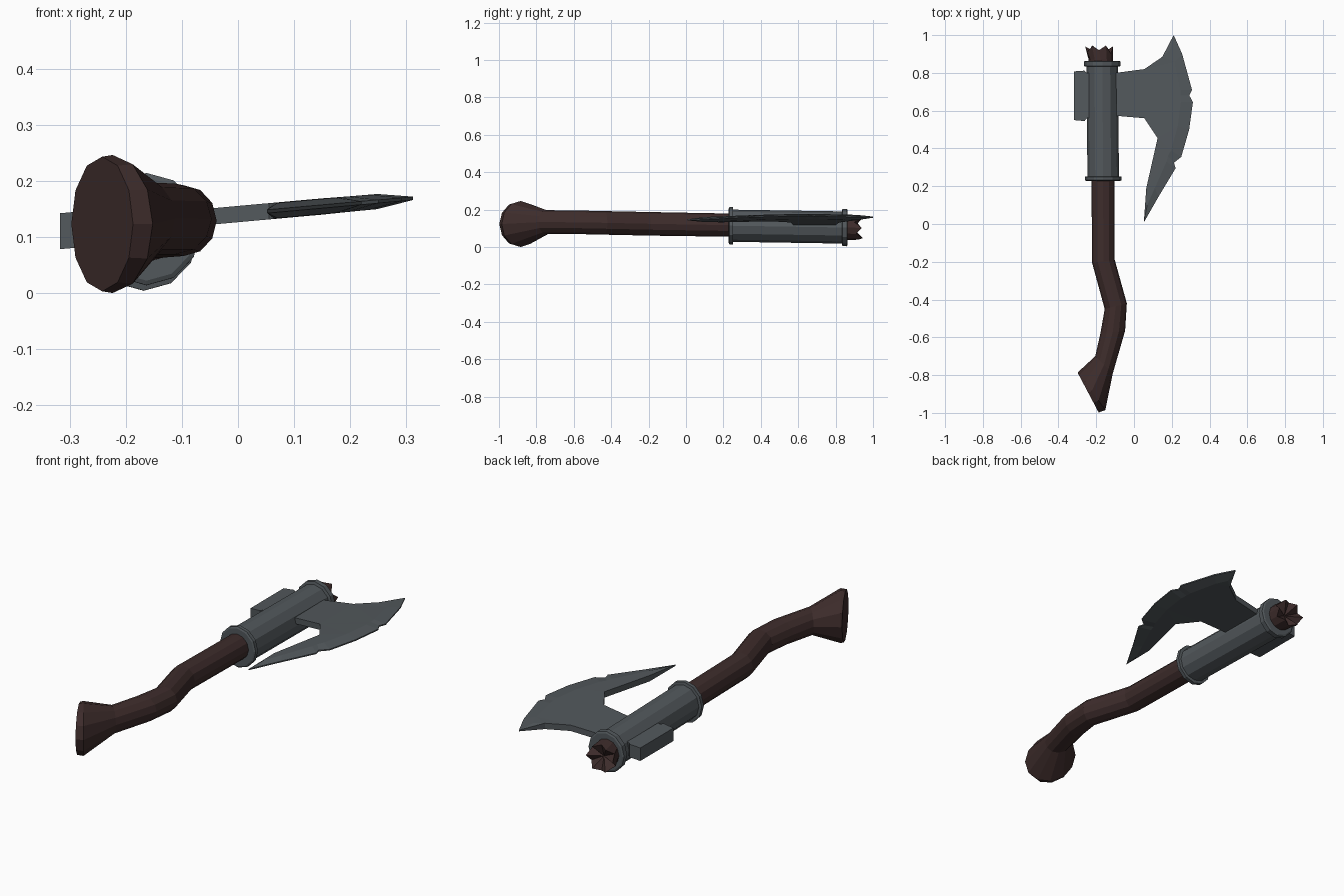
import bpy, bmesh, math
from mathutils import Vector

if "Cube" in bpy.data.objects:
    bpy.data.objects.remove(bpy.data.objects["Cube"])


def material(name, rgb):
    m = bpy.data.materials.new(name)
    m.diffuse_color = (*rgb, 1)
    m.use_nodes = True
    m.node_tree.nodes["Principled BSDF"].inputs["Base Color"].default_value = m.diffuse_color
    return m


METAL = material("dark steel", (0.085, 0.098, 0.107))
WOOD = material("dark brown wood", (0.047, 0.025, 0.024))


def finish(name, bm, mat):
    bmesh.ops.recalc_face_normals(bm, faces=bm.faces)
    me = bpy.data.meshes.new(name)
    bm.to_mesh(me)
    bm.free()
    me.materials.append(mat)
    ob = bpy.data.objects.new(name, me)
    bpy.context.collection.objects.link(ob)
    return ob


def loft(rings, sides=12, caps=(True, True)):
    """Join rings given as (left x, left y, right x, right y, centre z, half height)."""
    bm = bmesh.new()
    loops = []
    for lx, ly, rx, ry, zc, rz in rings:
        mid = Vector(((lx + rx) / 2, (ly + ry) / 2, zc))
        half = Vector(((rx - lx) / 2, (ry - ly) / 2, 0))
        loops.append([bm.verts.new(mid + half * math.cos(a) + Vector((0, 0, rz * math.sin(a))))
                      for a in (2 * math.pi * i / sides for i in range(sides))])
    for a, b in zip(loops, loops[1:]):
        for i in range(sides):
            j = (i + 1) % sides
            bm.faces.new((a[i], a[j], b[j], b[i]))
    if caps[0]:
        bm.faces.new(loops[0])
    if caps[1]:
        bm.faces.new(loops[-1])
    return bm, loops


# curved handle with flared pommel and splintered top
bm, loops = loft([
    (-0.297, -0.79, -0.187, -0.998, 0.123, 0.12),
    (-0.295, -0.783, -0.152, -0.985, 0.123, 0.123),
    (-0.205, -0.70, -0.112, -0.79, 0.133, 0.064),
    (-0.178, -0.58, -0.047, -0.565, 0.132, 0.063),
    (-0.155, -0.45, -0.038, -0.42, 0.129, 0.063),
    (-0.222, -0.205, -0.102, -0.19, 0.124, 0.063),
    (-0.225, 0.23, -0.102, 0.23, 0.117, 0.062),
    (-0.24, 0.87, -0.112, 0.87, 0.104, 0.066),
    (-0.258, 0.92, -0.112, 0.92, 0.102, 0.063)], caps=(True, False))
jag = (0.02, -0.02, 0.025, 0.0, 0.022, -0.01)
for i, v in enumerate(loops[-1]):
    v.co.y += jag[i % 6]
core = bm.verts.new((-0.18, 0.895, 0.10))
for i in range(12):
    bm.faces.new((loops[-1][i], loops[-1][(i + 1) % 12], core))
finish("handle", bm, WOOD)

# steel sleeve with a flange at each end
profile = [(0.228, 0.092), (0.232, 0.1), (0.25, 0.1), (0.252, 0.086), (0.833, 0.086),
           (0.836, 0.1), (0.86, 0.1), (0.864, 0.092)]
rings = []
for y, r in profile:
    t = (y - 0.23) / 0.63
    x, z = -0.163 - 0.005 * t, 0.114 - 0.01 * t
    rings.append((x - r * 0.97, y, x + r * 0.97, y, z, r))
bm, _ = loft(rings)
finish("sleeve", bm, METAL)


# blade: flat tilted body, thinning from a ridge line to the cutting edge
def plane_z(x):
    return 0.138 + 0.09 * (x + 0.03)


back = [(0.065, 0.19), (0.125, 0.455), (0.055, 0.56), (-0.12, 0.575),
        (-0.12, 0.797), (0.055, 0.82), (0.15, 0.885)]
edge = [(0.21, 1.0), (0.255, 0.90), (0.307, 0.71), (0.293, 0.68), (0.312, 0.645), (0.292, 0.50),
        (0.25, 0.355), (0.212, 0.325), (0.22, 0.295), (0.13, 0.145), (0.052, 0.008)]
ridge = [(0.19, 0.92), (0.215, 0.86), (0.245, 0.71), (0.246, 0.68), (0.248, 0.645), (0.232, 0.52),
         (0.196, 0.39), (0.18, 0.36), (0.172, 0.33), (0.11, 0.19), (0.07, 0.10)]
bm = bmesh.new()
sheets = []
for s in (1, -1):
    def put(pts, h):
        return [bm.verts.new((x, y, plane_z(x) + s * h)) for x, y in pts]
    b, r, e = put(back, 0.0145), put(ridge, 0.0135), put(edge, 0.003)
    bm.faces.new(b + r)
    for i in range(len(r) - 1):
        bm.faces.new((r[i], e[i], e[i + 1], r[i + 1]))
    bm.faces.new((b[-1], e[0], r[0]))
    bm.faces.new((r[-1], e[-1], b[0]))
    sheets.append(b + e)
top, low = sheets
for i in range(len(top)):
    j = (i + 1) % len(top)
    bm.faces.new((top[i], top[j], low[j], low[i]))
bmesh.ops.triangulate(bm, faces=[f for f in bm.faces if len(f.verts) > 4])
finish("blade", bm, METAL)

# blunt back plate, chamfered where it meets the sleeve
bm = bmesh.new()
outline = [(-0.317, 0.55), (-0.262, 0.545), (-0.25, 0.56), (-0.22, 0.56),
           (-0.22, 0.80), (-0.25, 0.80), (-0.262, 0.812), (-0.317, 0.808)]
top, low = [[bm.verts.new((x, y, plane_z(x) - 0.002 + s * 0.032)) for x, y in outline] for s in (1, -1)]
bm.faces.new(top)
bm.faces.new(low)
for i in range(8):
    j = (i + 1) % 8
    bm.faces.new((top[i], top[j], low[j], low[i]))
finish("back_plate", bm, METAL)
